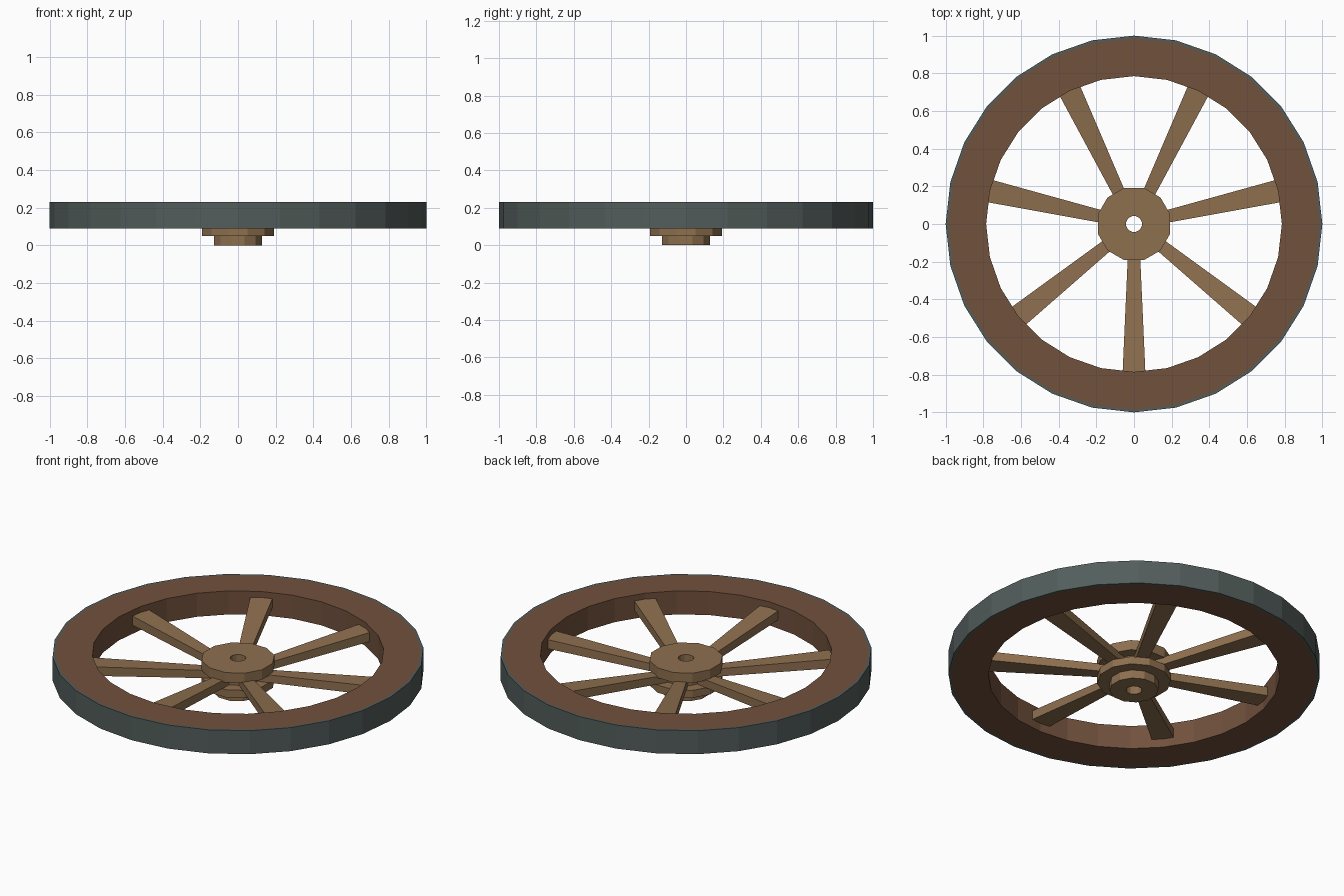
import bpy, bmesh, math
from mathutils import Matrix

if "Cube" in bpy.data.objects:
    bpy.data.objects.remove(bpy.data.objects["Cube"])


def material(name, rgb):
    m = bpy.data.materials.new(name)
    m.diffuse_color = (*rgb, 1.0)
    m.use_nodes = True
    m.node_tree.nodes["Principled BSDF"].inputs["Base Color"].default_value = m.diffuse_color
    return m


RIM_WOOD = material("dark_brown_wood", (0.165, 0.082, 0.046))
SPOKE_WOOD = material("light_brown_wood", (0.270, 0.160, 0.078))
IRON = material("grey_iron", (0.085, 0.110, 0.105))


def finish(name, bm, mat):
    bmesh.ops.recalc_face_normals(bm, faces=bm.faces)
    mesh = bpy.data.meshes.new(name)
    bm.to_mesh(mesh)
    bm.free()
    mesh.materials.append(mat)
    obj = bpy.data.objects.new(name, mesh)
    bpy.context.collection.objects.link(obj)
    return obj


def lathe(name, profile, sides, mat, start=0.0):
    """Turn a closed (radius, z) profile around the z axis."""
    bm = bmesh.new()
    rings = []
    for i in range(sides):
        a = start + 2 * math.pi * i / sides
        rings.append([bm.verts.new((r * math.cos(a), r * math.sin(a), z))
                      for r, z in profile])
    n = len(profile)
    for i in range(sides):
        a, b = rings[i], rings[(i + 1) % sides]
        for j in range(n):
            k = (j + 1) % n
            bm.faces.new((a[j], b[j], b[k], a[k]))
    return finish(name, bm, mat)


def ring_profile(inner, outer, bottom, top):
    return [(inner, bottom), (outer, bottom), (outer, top), (inner, top)]


# Wooden rim and the thin iron tyre around it
lathe("rim", ring_profile(0.785, 0.986, 0.09, 0.23), 28, RIM_WOOD)
lathe("tyre", ring_profile(0.986, 1.0, 0.09, 0.23), 28, IRON)

# Hub: two flanges, a narrower barrel between them, an end collar and a bore
hub = [(0.043, 0.0), (0.132, 0.0), (0.132, 0.05), (0.199, 0.05),
       (0.199, 0.095), (0.135, 0.095), (0.135, 0.138), (0.199, 0.138),
       (0.199, 0.197), (0.043, 0.197)]
lathe("hub", hub, 12, SPOKE_WOOD, math.pi / 12)

# Seven tapered spokes rising from the hub to the rim
for s in range(7):
    bm = bmesh.new()
    ends = []
    for r, half, low, high in ((0.11, 0.030, 0.092, 0.137),
                               (0.80, 0.061, 0.142, 0.196)):
        ends.append([bm.verts.new((r, y, z)) for y, z in
                     ((-half, low), (half, low), (half, high), (-half, high))])
    a, b = ends
    bm.faces.new(a)
    bm.faces.new(b)
    for j in range(4):
        k = (j + 1) % 4
        bm.faces.new((a[j], b[j], b[k], a[k]))
    turn = Matrix.Rotation(-math.pi / 2 + 2 * math.pi * s / 7, 4, "Z")
    bmesh.ops.transform(bm, matrix=turn, verts=bm.verts)
    finish(f"spoke_{s + 1}", bm, SPOKE_WOOD)
